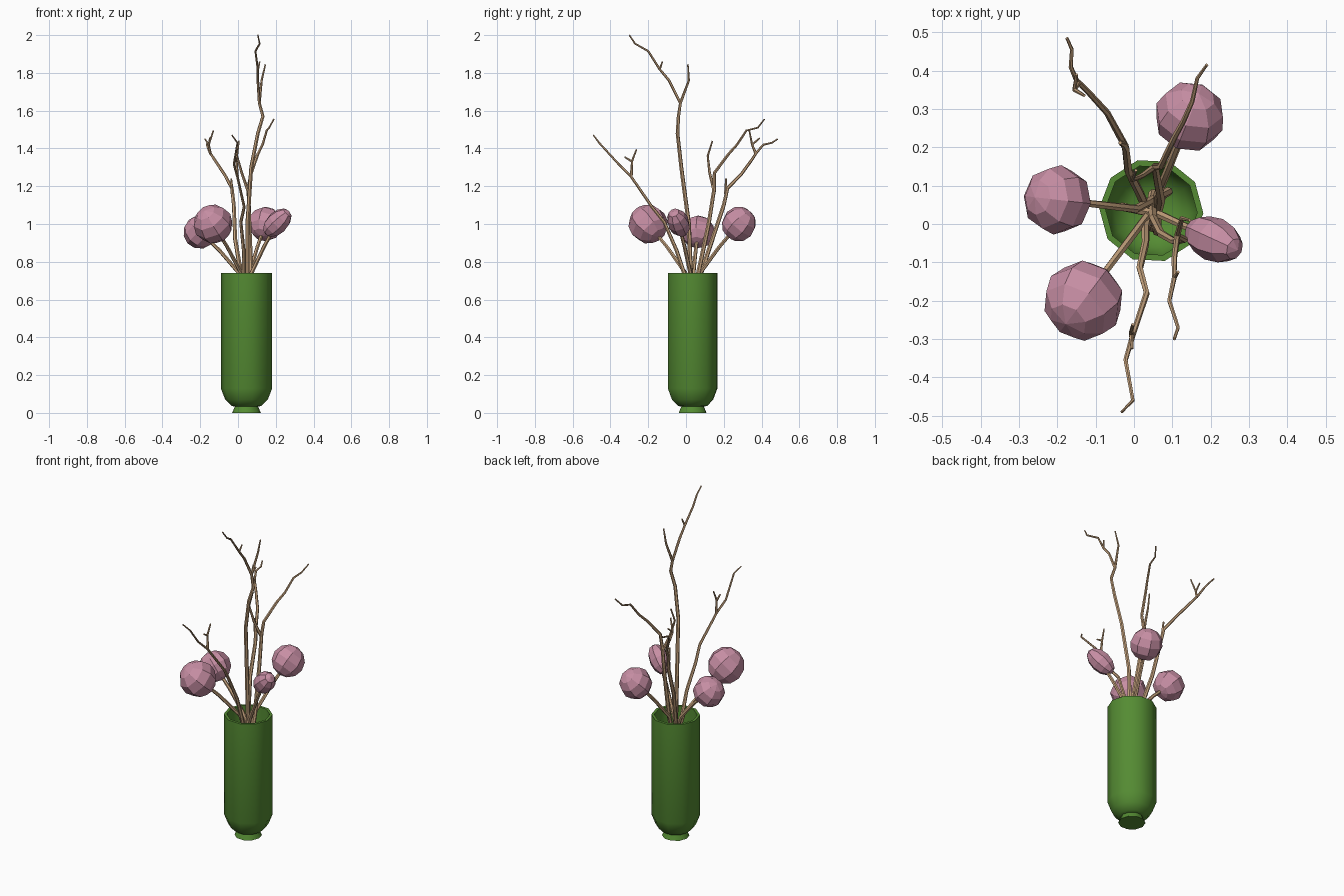
import bpy, bmesh, math
from mathutils import Vector


def material(name, rgb):
    m = bpy.data.materials.new(name)
    m.diffuse_color = (*rgb, 1)
    return m


GREEN = material("vase green", (0.09, 0.26, 0.033))
PINK = material("flower pink", (0.57, 0.27, 0.37))
TAN = material("branch tan", (0.57, 0.37, 0.21))


def add_mesh(name, bm, mat):
    bmesh.ops.recalc_face_normals(bm, faces=bm.faces)
    me = bpy.data.meshes.new(name)
    bm.to_mesh(me)
    bm.free()
    me.materials.append(mat)
    ob = bpy.data.objects.new(name, me)
    bpy.context.collection.objects.link(ob)
    return ob


def skin(bm, rings):
    """Join a list of vertex rings with quads and cap both ends."""
    n = len(rings[0])
    for a, b in zip(rings, rings[1:]):
        for i in range(n):
            j = (i + 1) % n
            bm.faces.new((a[i], a[j], b[j], b[i]))
    bm.faces.new(rings[0])
    bm.faces.new(rings[-1])


def smooth(ob, angle):
    bpy.ops.object.select_all(action='DESELECT')
    bpy.context.view_layer.objects.active = ob
    ob.select_set(True)
    bpy.ops.object.shade_smooth_by_angle(angle=math.radians(angle))


def lathe(name, profile, cx, cy, sides, mat):
    bm = bmesh.new()
    rings = []
    for r, z in profile:
        rings.append([bm.verts.new((cx + r * math.cos(a), cy + r * math.sin(a), z))
                      for a in (math.tau * i / sides - 0.05 for i in range(sides))])
    skin(bm, rings)
    return add_mesh(name, bm, mat)


def tube(name, pts, r0, r1, sides=6):
    """Tapered twig through the given points."""
    pts = [Vector(p) for p in pts]
    bm = bmesh.new()
    rings = []
    for k, p in enumerate(pts):
        d = (pts[min(k + 1, len(pts) - 1)] - pts[max(k - 1, 0)]).normalized()
        u = d.cross(Vector((0.3, 1, 0))).normalized()
        v = d.cross(u)
        r = r0 + (r1 - r0) * k / (len(pts) - 1)
        rings.append([bm.verts.new(p + r * (u * math.cos(a) + v * math.sin(a)))
                      for a in (math.tau * i / sides for i in range(sides))])
    skin(bm, rings)
    smooth(add_mesh(name, bm, TAN), 50)


# Vase: foot, rounded shoulder, straight wall, rim and hollow inside
vase = lathe("vase", [(0.076, 0), (0.062, 0.033), (0.08, 0.037), (0.113, 0.07),
                      (0.136, 0.13), (0.136, 0.74), (0.12, 0.74),
                      (0.12, 0.14), (0.10, 0.085), (0.06, 0.055)],
             0.045, 0.035, 10, GREEN)
smooth(vase, 40)

# Flower heads: centre, radii (last along stem), stem foot inside the vase
flowers = [
    ("front_left_flower", (-0.132, -0.20, 1.0), (0.106, 0.106, 0.104), (0.08, 0.08, 0.40)),
    ("left_flower", (-0.20, 0.063, 0.958), (0.091, 0.091, 0.088), (0.09, 0.085, 0.45)),
    ("back_flower", (0.145, 0.28, 1.0), (0.093, 0.093, 0.092), (0.06, -0.02, 0.40)),
    ("right_flower", (0.208, -0.04, 1.007), (0.058, 0.060, 0.092), (-0.03, 0.045, 0.45)),
]
for name, c, radii, foot in flowers:
    c, foot = Vector(c), Vector(foot)
    bm = bmesh.new()
    bmesh.ops.create_uvsphere(bm, u_segments=8, v_segments=6, radius=1)
    bmesh.ops.scale(bm, vec=radii, verts=bm.verts)
    rise = 0.65 if name == "right_flower" else 1
    axis = Vector((c.x - 0.045, c.y - 0.035, 0.27 * rise * 0.9 if rise < 1 else 0.27))
    bm.transform(axis.to_track_quat('Z', 'Y').to_matrix().to_4x4())
    bmesh.ops.translate(bm, vec=c, verts=bm.verts)
    add_mesh(name, bm, PINK)
    mid = Vector((0.045 + (c.x - 0.045) * 0.16, 0.035 + (c.y - 0.035) * 0.16, 0.74))
    tube(name + "_stem", [foot, mid, mid.lerp(c, 0.5) + Vector((0, 0, 0.01)), c], 0.012, 0.009)

# Tall front branch with fork
tube("tall_branch", [(0.05, 0.06, 0.35), (0.05, 0.025, 0.74), (0.05, 0.015, 1.0), (0.07, -0.025, 1.3),
                     (0.105, -0.045, 1.48), (0.132, -0.04, 1.57), (0.113, -0.03, 1.64),
                     (0.105, -0.09, 1.76), (0.105, -0.14, 1.82), (0.092, -0.20, 1.915),
                     (0.115, -0.27, 1.955), (0.105, -0.30, 2.0)], 0.013, 0.004)
tube("tall_branch_fork", [(0.113, -0.03, 1.64), (0.125, 0.015, 1.76), (0.145, 0.01, 1.845)], 0.008, 0.004)
tube("tall_branch_twig", [(0.105, -0.14, 1.815), (0.115, -0.125, 1.86)], 0.006, 0.004)

# Back right branch with fork
tube("back_right_branch", [(0.05, -0.01, 0.35), (0.07, 0.065, 0.74), (0.06, 0.12, 1.0), (0.055, 0.15, 1.19),
                           (0.07, 0.15, 1.27), (0.105, 0.225, 1.37), (0.13, 0.27, 1.42),
                           (0.152, 0.32, 1.495), (0.165, 0.38, 1.51), (0.19, 0.415, 1.555)], 0.013, 0.004)
tube("back_right_fork", [(0.055, 0.15, 1.17), (0.02, 0.125, 1.27), (-0.005, 0.115, 1.36),
                         (0.005, 0.14, 1.44)], 0.009, 0.004)

# Back left branch with twigs
tube("back_left_branch", [(0.05, 0.0, 0.35), (0.015, 0.08, 0.74), (-0.015, 0.14, 0.92), (-0.022, 0.20, 1.1),
                          (-0.032, 0.22, 1.19), (-0.07, 0.29, 1.26), (-0.12, 0.345, 1.335),
                          (-0.15, 0.375, 1.38), (-0.165, 0.41, 1.42), (-0.162, 0.455, 1.43),
                          (-0.175, 0.485, 1.45)], 0.013, 0.004)
tube("back_left_twig", [(-0.145, 0.37, 1.37), (-0.155, 0.35, 1.42), (-0.13, 0.335, 1.495)], 0.008, 0.004)
tube("back_left_side_twig", [(-0.155, 0.35, 1.42), (-0.15, 0.39, 1.455)], 0.006, 0.004)
tube("back_left_stub", [(-0.03, 0.21, 1.16), (-0.036, 0.212, 1.24)], 0.009, 0.005)

# Front branch with twigs
tube("front_branch", [(0.05, 0.08, 0.35), (0.03, -0.01, 0.74), (0.03, -0.05, 0.86), (0.015, -0.115, 1.01),
                      (0.033, -0.18, 1.09), (-0.003, -0.29, 1.25), (-0.022, -0.355, 1.315),
                      (-0.003, -0.46, 1.43), (-0.032, -0.49, 1.47)], 0.012, 0.004)
tube("front_twig", [(-0.003, -0.29, 1.25), (-0.008, -0.285, 1.335), (-0.003, -0.262, 1.395)], 0.008, 0.004)
tube("front_side_twig", [(-0.008, -0.285, 1.33), (-0.005, -0.325, 1.355)], 0.006, 0.004)
